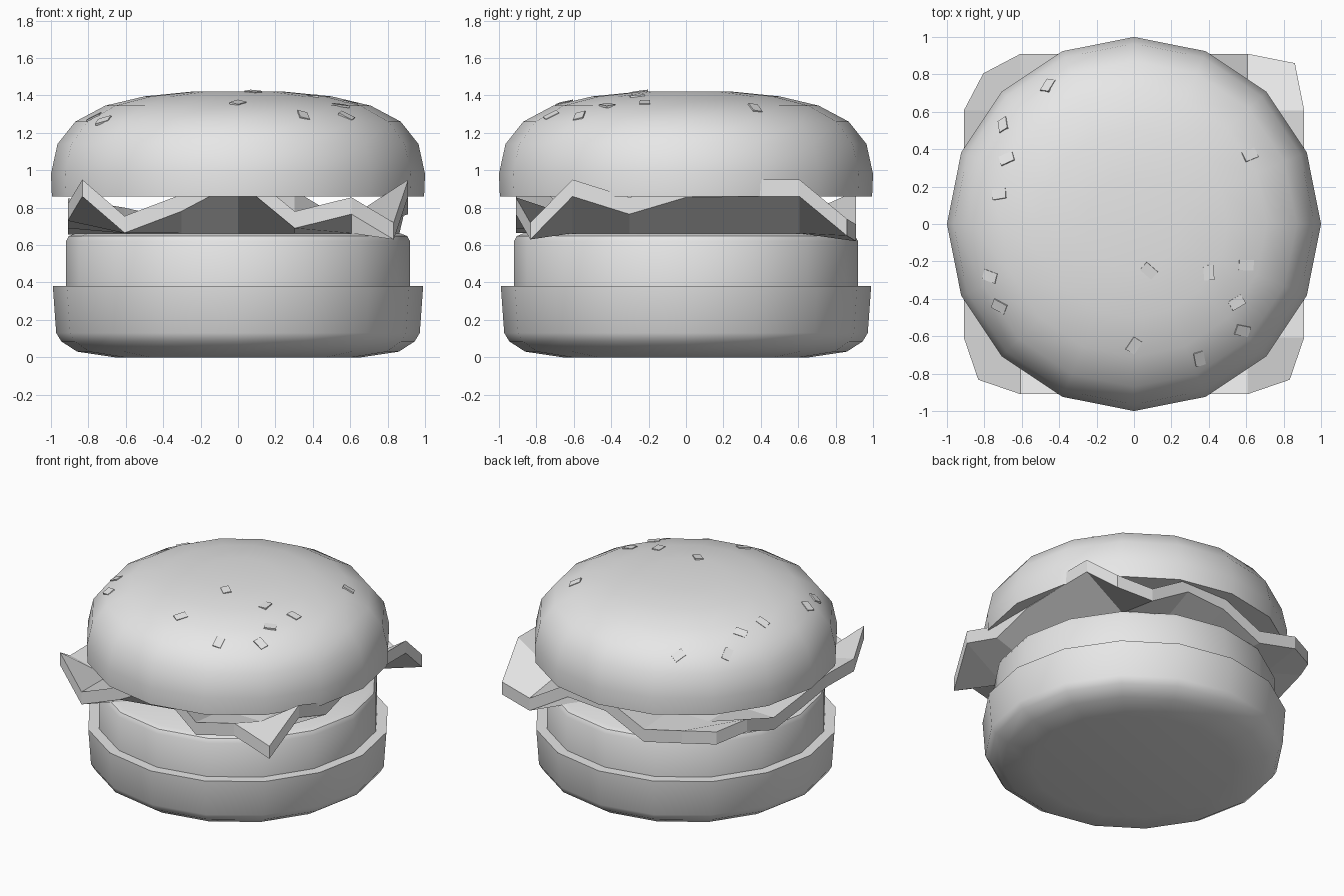
import bpy, bmesh, math, random
from mathutils import Vector, Matrix
from mathutils.bvhtree import BVHTree

cube = bpy.data.objects.get("Cube")
if cube:
    bpy.data.objects.remove(cube, do_unlink=True)

random.seed(4)
grey = bpy.data.materials.new("plain_grey")
grey.use_nodes = True
grey.diffuse_color = (0.8, 0.8, 0.8, 1)
grey.node_tree.nodes["Principled BSDF"].inputs["Base Color"].default_value = (0.8, 0.8, 0.8, 1)


def finish(bm, name, smooth=None):
    """Turn a bmesh into a named object, smooth below the given angle."""
    bmesh.ops.recalc_face_normals(bm, faces=bm.faces[:])
    mesh = bpy.data.meshes.new(name)
    bm.to_mesh(mesh)
    bm.free()
    mesh.materials.append(grey)
    obj = bpy.data.objects.new(name, mesh)
    bpy.context.collection.objects.link(obj)
    if smooth:
        bpy.ops.object.select_all(action='DESELECT')
        obj.select_set(True)
        bpy.context.view_layer.objects.active = obj
        bpy.ops.object.shade_smooth_by_angle(angle=math.radians(smooth))
    return obj


def lathe(name, profile, sides=16):
    """Revolve (radius, height) points and close both ends."""
    bm = bmesh.new()
    rings = []
    for r, z in profile:
        angles = [math.tau * i / sides for i in range(sides)]
        rings.append([bm.verts.new((r * math.cos(a), r * math.sin(a), z)) for a in angles])
    for low, high in zip(rings, rings[1:]):
        for i in range(sides):
            j = (i + 1) % sides
            bm.faces.new((low[i], low[j], high[j], high[i]))
    bm.faces.new(rings[0])
    bm.faces.new(rings[-1])
    return finish(bm, name, smooth=40)


# Buns and patty
lathe("bottom_bun", [(0.66, 0), (0.86, 0.03), (0.945, 0.085), (0.972, 0.13), (0.99, 0.38)])
lathe("patty", [(0.92, 0.38), (0.92, 0.62), (0.905, 0.648), (0.87, 0.662)])
top_bun = lathe("top_bun", [(0.995, 0.86), (1, 0.98), (0.965, 1.14), (0.87, 1.26),
                            (0.71, 1.345), (0.5, 1.395), (0.25, 1.42)])

# Cheese sheet: flat middle, with a wavy border one cell wide
HALF, CELLS, THICK = 0.91, 6, 0.09
front = [0.86, 0.665, 0.78, 0.94, 0.69, 0.765, 0.63]
right = [0.86, 0.765, 0.855, 0.86, 0.86]
back = [0.715, 0.71, 0.64, 0.78, 0.80, 0.62, 0.65]
left = [0.73, 0.735, 0.69, 0.655, 0.76]
corner_pull = {(0, 0): 0.915, (CELLS, 0): 0.915, (0, CELLS): 0.885, (CELLS, CELLS): 0.945}


def sheet_height(i, j):
    if j == 0:
        return front[i]
    if j == CELLS:
        return back[i]
    if i == 0:
        return left[j - 1]
    if i == CELLS:
        return right[j - 1]
    return 0.663


bm = bmesh.new()
grid = {}
for i in range(CELLS + 1):
    for j in range(CELLS + 1):
        pull = corner_pull.get((i, j), 1)
        x, y = [(2 * k / CELLS - 1) * HALF * pull for k in (i, j)]
        grid[i, j] = bm.verts.new((x, y, sheet_height(i, j)))
for i in range(CELLS):
    for j in range(CELLS):
        bm.faces.new((grid[i, j], grid[i + 1, j], grid[i + 1, j + 1], grid[i, j + 1]))
upper = bmesh.ops.extrude_face_region(bm, geom=bm.faces[:], use_keep_orig=True)
for v in upper["geom"]:
    if isinstance(v, bmesh.types.BMVert):
        v.co.z += THICK
finish(bm, "cheese_sheet")

# Seeds: small tilted chips almost flush with the top bun
spots = [(-0.46, 0.74), (-0.7, 0.53), (-0.68, 0.35), (-0.72, 0.16), (0.62, 0.37),
         (0.6, -0.22), (0.4, -0.26), (0.55, -0.42), (0.58, -0.57), (0.35, -0.72),
         (0, -0.65), (0.08, -0.25), (-0.72, -0.44), (-0.77, -0.28)]
crust = bmesh.new()
crust.from_mesh(top_bun.data)
tree = BVHTree.FromBMesh(crust)
crust.free()
bm = bmesh.new()
for x, y in spots:
    hit, normal, _, _ = tree.ray_cast(Vector((x, y, 2)), Vector((0, 0, -1)))
    turn = normal.to_track_quat('Z', 'Y').to_matrix().to_4x4()
    tilt = Matrix.Rotation(random.uniform(-0.12, 0.12), 4, 'X')
    spin = Matrix.Rotation(random.uniform(0, math.tau), 4, 'Z')
    size = Matrix.Diagonal((0.08, 0.055, 0.012, 1))
    bmesh.ops.create_cube(bm, size=1, matrix=Matrix.Translation(hit) @ turn @ spin @ tilt @ size)
finish(bm, "seeds")
